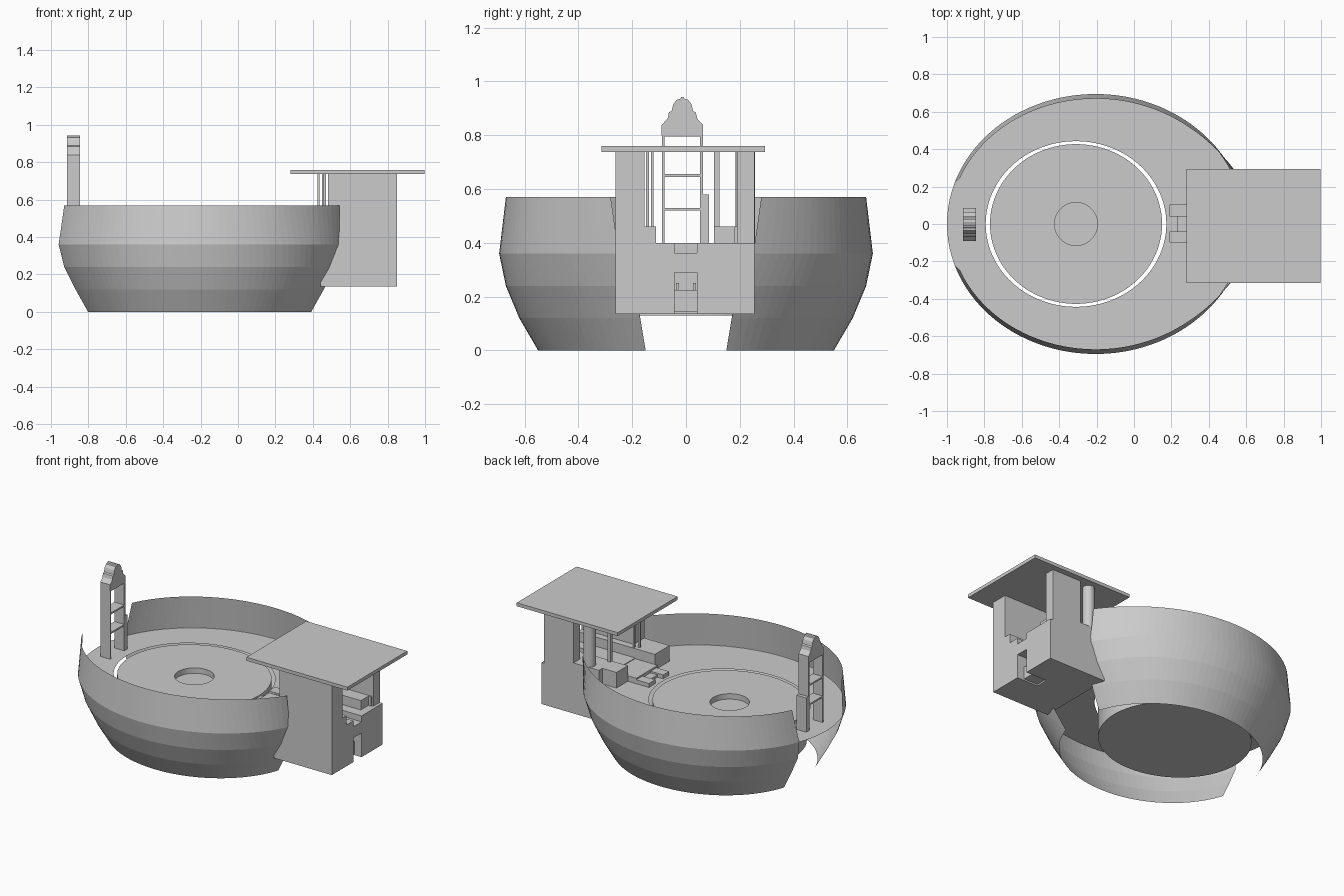
import bpy, bmesh
from math import sin, cos, pi, asin

if "Cube" in bpy.data.objects:
    bpy.data.objects.remove(bpy.data.objects["Cube"])


def finish(name, bm):
    bmesh.ops.recalc_face_normals(bm, faces=bm.faces)
    me = bpy.data.meshes.new(name)
    bm.to_mesh(me)
    bm.free()
    ob = bpy.data.objects.new(name, me)
    bpy.context.collection.objects.link(ob)
    return ob


def box(name, x0, x1, y0, y1, z0, z1):
    bm = bmesh.new()
    bmesh.ops.create_cube(bm, size=1)
    for v in bm.verts:
        v.co.x = (x0 + x1) / 2 + v.co.x * (x1 - x0)
        v.co.y = (y0 + y1) / 2 + v.co.y * (y1 - y0)
        v.co.z = (z0 + z1) / 2 + v.co.z * (z1 - z0)
    return finish(name, bm)


def lathe(name, cx, cy, prof, n=64):
    # stacked circles (radius, z), capped at both ends
    bm = bmesh.new()
    rings = [[bm.verts.new((cx + r * cos(2 * pi * i / n), cy + r * sin(2 * pi * i / n), z))
              for i in range(n)] for r, z in prof]
    for a, b in zip(rings, rings[1:]):
        for i in range(n):
            bm.faces.new((a[i], a[(i + 1) % n], b[(i + 1) % n], b[i]))
    bm.faces.new(rings[0])
    bm.faces.new(rings[-1])
    return finish(name, bm)


# Hull: z, x radius, y radius, right end y, left end y, right flare
CX = -0.205
HULL = [(0, .62, .55, .15, .15, 0), (.12, .69, .62, .17, .17, 0),
        (.24, .755, .67, .20, .19, 0), (.36, .795, .695, .25, .22, .01),
        (.57, .78, .67, .28, .25, .07)]


def hull(name, side, n=48):
    bm = bmesh.new()
    rows = []
    for z, a, b, yr, yl, fl in HULL:
        t0, t1 = asin(yr / b), pi - asin(yl / b)
        row = []
        for i in range(n + 1):
            t = t0 + (t1 - t0) * i / n
            x = CX + a * cos(t) + fl * max(0, cos(t)) ** 6
            row.append(bm.verts.new((x, side * b * sin(t), z)))
        rows.append(row)
    for p, q in zip(rows, rows[1:]):
        for i in range(n):
            bm.faces.new((p[i], p[i + 1], q[i + 1], q[i]))
    ob = finish(name, bm)
    for f in ob.data.polygons:          # outward normals
        c = f.center
        if f.normal.x * (c.x - CX) + f.normal.y * c.y < 0:
            f.flip()
    return ob


hull("hull_front", -1)
hull("hull_back", 1)

# Thin outer floor with a round opening
bm = bmesh.new()
N = 96
ts = [2 * pi * i / N for i in range(N)]
outer = [bm.verts.new((CX + .795 * cos(t), .69 * sin(t), .36)) for t in ts]
inner = [bm.verts.new((-.31 + .483 * cos(t), .443 * sin(t), .36)) for t in ts]
for i in range(N):
    j = (i + 1) % N
    bm.faces.new((outer[i], outer[j], inner[j], inner[i]))
finish("outer_floor", bm)

# Deep central platform with a shallow dimple
disc = lathe("central_platform", -.31, 0,
             [(.46, .13), (.46, .36), (.115, .36), (.115, .325)], 96)
for v in disc.data.vertices:
    if abs(v.co.x + .31) > .12 or abs(v.co.y) > .12:
        v.co.y *= .427 / .46

# Gate tower with rungs and a stepped crown
box("gate_leg_front", -.915, -.845, -.09, -.08, .36, .80)
box("gate_leg_back", -.915, -.845, .052, .063, .36, .80)
box("gate_leg_base", -.915, -.845, .052, .085, .36, .58)
for i, z in enumerate((.52, .645, .795)):
    box(f"gate_rung_{i}", -.915, -.845, -.085, .058, z, z + .01)
half = [(.077, .80), (.077, .838), (.055, .862), (.05, .885), (.04, .89),
        (.034, .915), (.02, .933), (.008, .935), (.004, .942)]
pts = half + [(-y, z) for y, z in reversed(half)]
bm = bmesh.new()
f = bm.faces.new([bm.verts.new((-.915, y - .0135, z)) for y, z in pts])
ext = bmesh.ops.extrude_face_region(bm, geom=[f])
bmesh.ops.translate(bm, vec=(.07, 0, 0),
                    verts=[e for e in ext["geom"] if isinstance(e, bmesh.types.BMVert)])
finish("gate_crown", bm)

# Building base with a slot in its right face
box("base_inner", .44, .70, -.262, .255, .135, .40)
box("base_front_half", .70, .85, -.262, -.042, .135, .40)
box("base_back_half", .70, .85, .04, .255, .135, .40)
box("base_lintel", .70, .85, -.042, .04, .29, .362)
box("base_sill", .70, .80, -.042, .04, .145, .225)
for y in (-.038, .026):
    box("sill_lug", .72, .78, y, y + .012, .225, .25)

# Walls, ledges, column and poles
box("ledge_front", .30, .85, -.262, -.112, .36, .46)
box("ledge_back", .34, .80, .105, .22, .36, .46)
box("ledge_back_outer", .44, .82, .18, .255, .40, .46)
box("wall_front", .48, .85, -.262, -.155, .40, .74)
box("wall_back", .62, .83, .19, .255, .40, .74)
lathe("column_back", .53, .22, [(.036, .36), (.036, .74)], 24)
for x, y, w in ((.43, -.143, .012), (.455, -.125, .01), (.46, .115, .02)):
    box("pole", x - w / 2, x + w / 2, y - w / 2, y + w / 2, .44, .74)

# Steps leading to the platform
box("step_middle", .28, .46, -.112, .105, .33, .395)
box("step_low_front", .19, .30, -.10, -.04, .35, .385)
box("step_low_back", .19, .34, .04, .105, .35, .385)
box("step_low_mid", .23, .30, -.04, .04, .35, .375)

# Flat roof
box("roof", .28, .998, -.315, .293, .738, .76)
